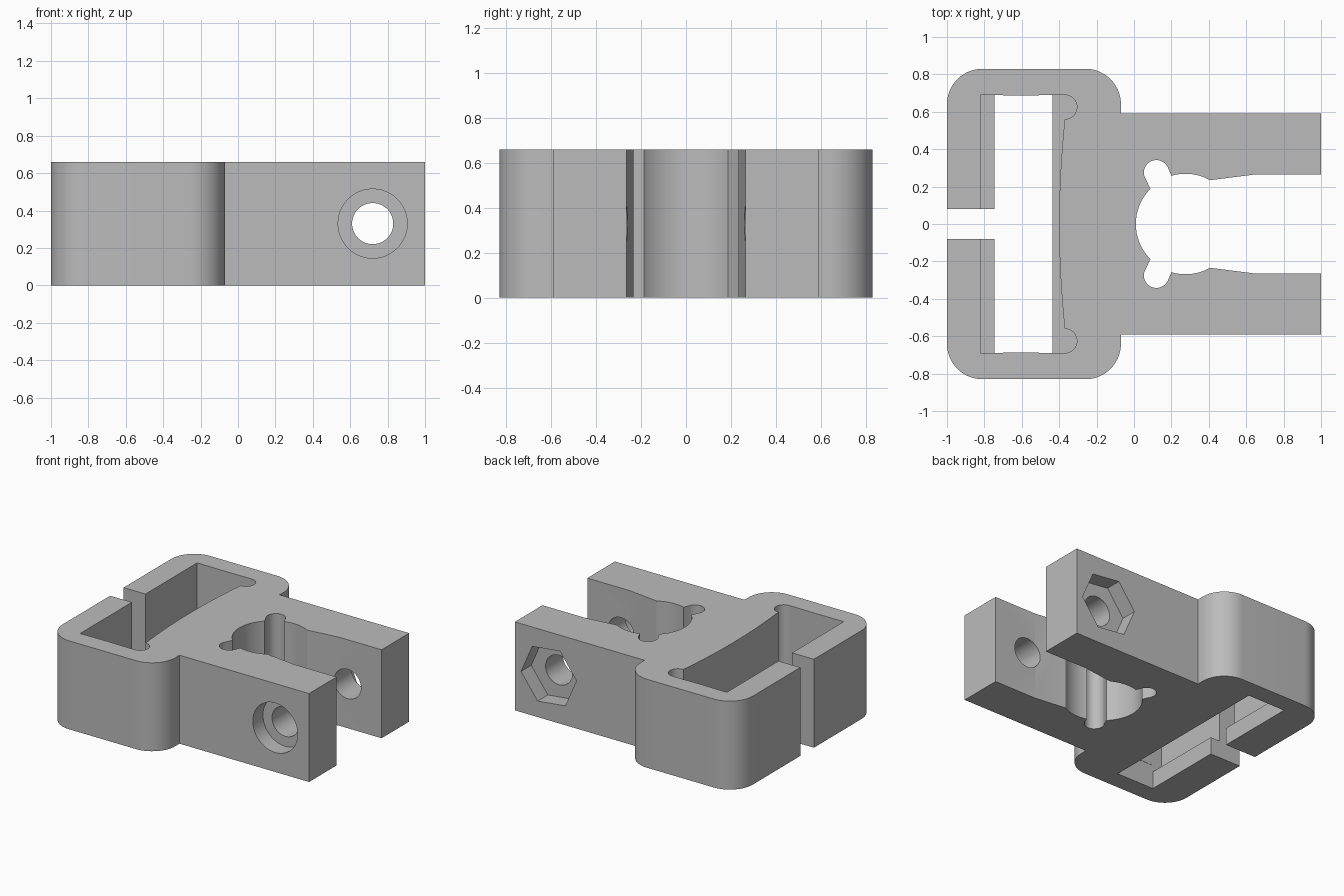
import bpy, bmesh
from math import radians, cos, sin, pi, hypot, atan2

if "Cube" in bpy.data.objects:
    bpy.data.objects.remove(bpy.data.objects["Cube"])

HEIGHT = 0.66
LIP = 0.13

grey = bpy.data.materials.new("light grey plastic")
grey.use_nodes = True
grey.diffuse_color = (0.5, 0.5, 0.5, 1)
grey.node_tree.nodes["Principled BSDF"].inputs["Base Color"].default_value = (0.5, 0.5, 0.5, 1)


def arc(cx, cy, r, start, end, steps=16):
    """Points along an arc, angles in degrees."""
    angles = [radians(start + (end - start) * i / steps) for i in range(steps + 1)]
    return [(cx + r * cos(a), cy + r * sin(a)) for a in angles]


def mirrored(half):
    """Close a half outline by mirroring it across y = 0."""
    return half + [(x, -y) for x, y in reversed(half) if abs(y) > 1e-6]


def extrude(name, outline, z0, z1):
    bm = bmesh.new()
    face = bm.faces.new([bm.verts.new((x, y, z0)) for x, y in outline])
    result = bmesh.ops.extrude_face_region(bm, geom=[face])
    top = [v for v in result["geom"] if isinstance(v, bmesh.types.BMVert)]
    bmesh.ops.translate(bm, verts=top, vec=(0, 0, z1 - z0))
    bmesh.ops.recalc_face_normals(bm, faces=bm.faces)
    mesh = bpy.data.meshes.new(name)
    bm.to_mesh(mesh)
    bm.free()
    mesh.materials.append(grey)
    obj = bpy.data.objects.new(name, mesh)
    bpy.context.collection.objects.link(obj)
    return obj


def bore(name, sides, radius, y0, y1, turn=0):
    """Prism along y, centred on the bolt axis."""
    ring = [(radius * cos(turn + 2 * pi * i / sides), radius * sin(turn + 2 * pi * i / sides))
            for i in range(sides)]
    obj = extrude(name, ring, -y1, -y0)
    obj.rotation_euler.x = pi / 2
    obj.location = (0.72, 0, HEIGHT / 2)
    return obj


def cut(target, cutter):
    cutter.hide_render = True
    bpy.context.view_layer.objects.active = target
    mod = target.modifiers.new(cutter.name, "BOOLEAN")
    mod.operation, mod.solver, mod.object = "DIFFERENCE", "EXACT", cutter
    bpy.ops.object.modifier_apply(modifier=mod.name)
    bpy.data.objects.remove(cutter)


def box_outline(x0, x1, half_width):
    return [(x0, -half_width), (x1, -half_width), (x1, half_width), (x0, half_width)]


# Body: rounded holder block with a narrower pair of arms
body = extrude("clamp_bracket", mirrored(
    [(1, 0.59), (-0.07, 0.59)]
    + arc(-0.26, 0.64, 0.19, 0, 90)
    + arc(-0.81, 0.64, 0.19, 90, 180)), 0, HEIGHT)

# Holder pocket with a bowed inner wall, corner reliefs and a bottom lip
bow = [(-0.4 + 0.03 * (y / 0.56) ** 2, y) for y in [0.56 * (1 - i / 10) for i in range(11)]]
cut(body, extrude("pocket", mirrored(
    [(-0.82, 0.69), (-0.6, 0.687), (-0.40, 0.69)]
    + arc(-0.37, 0.625, 0.065, 100, -90) + bow[1:]), LIP, HEIGHT + 0.1))
cut(body, extrude("lower_opening", box_outline(-0.745, -0.435, 0.69), -0.1, LIP + 0.05))
cut(body, extrude("gap", box_outline(-1.1, -0.6, 0.08), -0.1, HEIGHT + 0.1))

# Clamp mouth: round seat, two relief notches, then flared jaws
CX, R = 0.275, 0.265
seat_angle = 180 - math_angle if (math_angle := 0) else 180
a0 = atan2(0.19, 0.085 - CX) * 180 / pi
a1 = atan2(0.258, 0.20 - CX) * 180 / pi
a2 = atan2(0.232, 0.405 - CX) * 180 / pi
cut(body, extrude("mouth", mirrored(
    arc(CX, 0, R, 180, a0)
    + arc(0.12, 0.275, 0.067, 215, 35 - 10)
    + arc(CX, 0, hypot(0.13, 0.235), a1, a2)
    + [(0.65, 0.265), (1.1, 0.265)]), -0.1, HEIGHT + 0.1))

# Bolt hole, round head recess at the front, hexagonal nut recess at the back
cut(body, bore("bolt_hole", 48, 0.11, -1, 1))
cut(body, bore("head_recess", 48, 0.185, -1, -0.47))
cut(body, bore("nut_recess", 6, 0.23, 0.47, 1, radians(-6.5)))

# Smooth the curved walls, keep the edges sharp
bpy.ops.object.select_all(action="DESELECT")
body.select_set(True)
bpy.context.view_layer.objects.active = body
bpy.ops.object.shade_smooth_by_angle(angle=radians(25))
